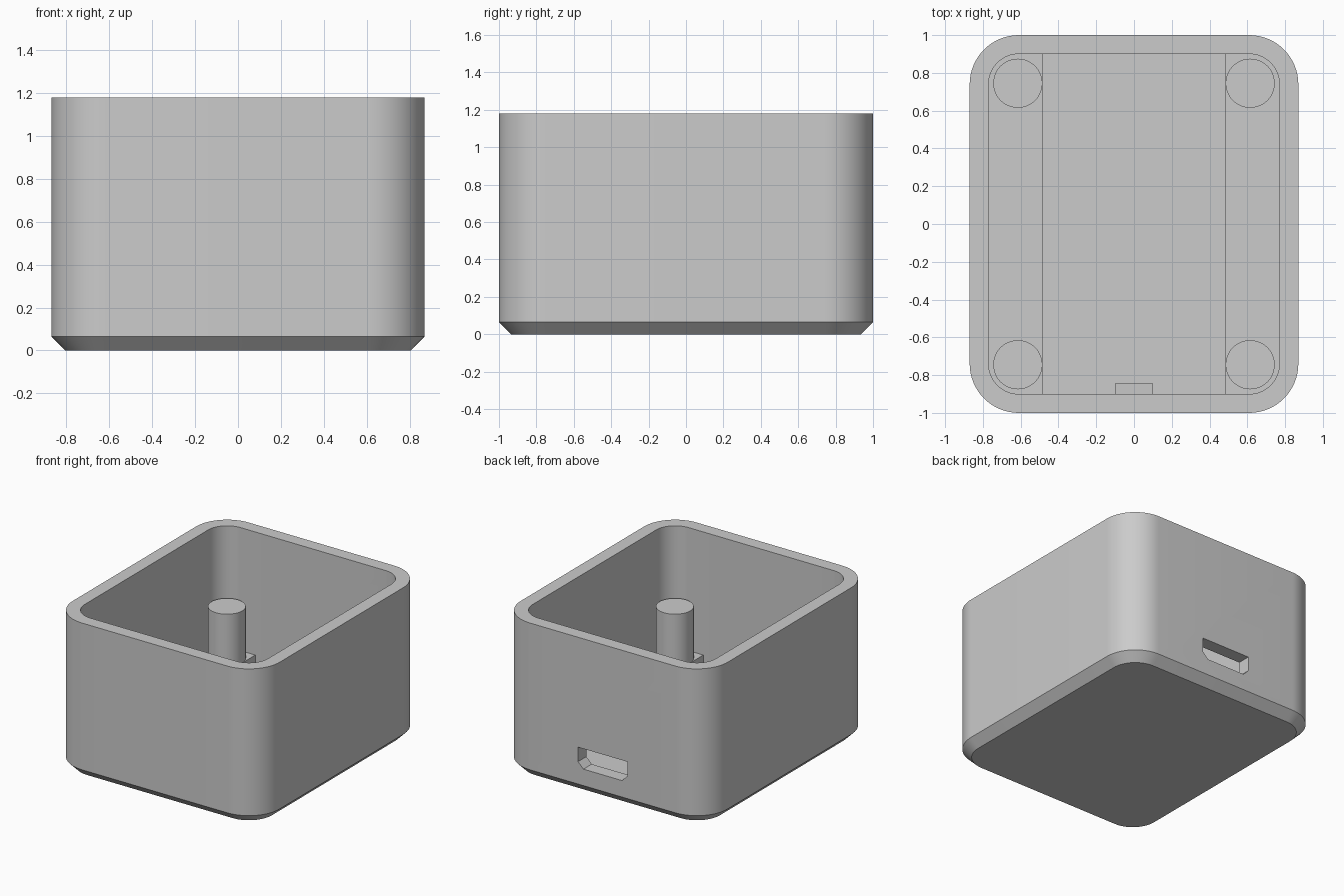
import bpy
import bmesh
import math

cube = bpy.data.objects.get("Cube")
if cube:
    bpy.data.objects.remove(cube, do_unlink=True)

HALF_X, HALF_Y, HEIGHT = 0.87, 1.0, 1.18
RADIUS, WALL, CHAMFER = 0.26, 0.1, 0.065
FLOOR, LEDGE_TOP, POST_TOP = 0.1, 0.245, 0.64
POST_X, POST_Y, POST_R = 0.615, 0.745, 0.13
LEDGE_X = POST_X - POST_R

grey = bpy.data.materials.new("light grey plastic")
grey.use_nodes = True
colour = (0.6, 0.6, 0.6, 1)
grey.diffuse_color = colour
grey.node_tree.nodes["Principled BSDF"].inputs["Base Color"].default_value = colour


def rounded_rect(inset, steps=16):
    """Counter-clockwise outline of the case, moved inwards by inset."""
    r = RADIUS - inset
    points = []
    for i, (sx, sy) in enumerate([(1, 1), (-1, 1), (-1, -1), (1, -1)]):
        for k in range(steps + 1):
            a = (i + k / steps) * math.pi / 2
            points.append((sx * (HALF_X - RADIUS) + r * math.cos(a),
                           sy * (HALF_Y - RADIUS) + r * math.sin(a)))
    return points


def loft(name, rings, smooth=True):
    """Skin a stack of matching rings and cap both ends."""
    bm = bmesh.new()
    loops = [[bm.verts.new(p) for p in ring] for ring in rings]
    n = len(loops[0])
    for low, high in zip(loops, loops[1:]):
        for i in range(n):
            j = (i + 1) % n
            bm.faces.new((low[i], low[j], high[j], high[i]))
    bm.faces.new(loops[0][::-1])
    bm.faces.new(loops[-1])
    bmesh.ops.recalc_face_normals(bm, faces=bm.faces)
    mesh = bpy.data.meshes.new(name)
    bm.to_mesh(mesh)
    bm.free()
    mesh.materials.append(grey)
    obj = bpy.data.objects.new(name, mesh)
    bpy.context.collection.objects.link(obj)
    if smooth:
        shade(obj)
    return obj


def shade(obj):
    bpy.ops.object.select_all(action="DESELECT")
    obj.select_set(True)
    bpy.context.view_layer.objects.active = obj
    bpy.ops.object.shade_smooth_by_angle(angle=math.radians(30))


def at_height(points, z):
    return [(x, y, z) for x, y in points]


# Open case with chamfered base
levels = [(CHAMFER, 0), (0, CHAMFER), (0, HEIGHT), (WALL, HEIGHT), (WALL, FLOOR)]
case = loft("case", [at_height(rounded_rect(i), z) for i, z in levels], smooth=False)

# Port opening through the back wall, with bevelled lower corners
w, low, high, cut = 0.207, 0.19, 0.345, 0.045
port = [(-w, high), (-w, low + cut), (-w + cut, low),
        (w - cut, low), (w, low + cut), (w, high)]
cutter = loft("port_cutter", [[(x, y, z) for x, z in port]
                              for y in (HALF_Y - WALL - 0.05, HALF_Y + 0.1)], smooth=False)
cutter.hide_render = True
cutter.hide_viewport = True
mod = case.modifiers.new("port", "BOOLEAN")
mod.operation = "DIFFERENCE"
mod.solver = "EXACT"
mod.object = cutter
bpy.context.view_layer.objects.active = case
bpy.context.view_layer.update()
case.select_set(True)
bpy.ops.object.modifier_apply(modifier=mod.name)
bpy.data.objects.remove(cutter, do_unlink=True)
shade(case)

# Side ledges, sunk slightly into the walls
for side, label in ((1, "left"), (-1, "right")):
    outline = [(side * max(x, LEDGE_X), y) for x, y in rounded_rect(WALL - 0.01)
               if x > 0]
    edge = HALF_Y - WALL
    outline = [(x, max(-edge, min(edge, y))) for x, y in outline]
    # start and end on the straight inner edge
    split = len(outline) // 2
    outline = (outline[:split] + [(side * LEDGE_X, edge), (side * LEDGE_X, -edge)]
               + outline[split:])
    loft(label + "_ledge", [at_height(outline, z) for z in (FLOOR - 0.02, LEDGE_TOP)])

    # Corner posts
    for end, where in ((-1, "front"), (1, "back")):
        circle = [(side * POST_X + POST_R * math.cos(t * math.tau / 48),
                   end * POST_Y + POST_R * math.sin(t * math.tau / 48))
                  for t in range(48)]
        loft(f"{where}_{label}_post",
             [at_height(circle, z) for z in (FLOOR - 0.02, POST_TOP)])

# Wedge clip on the inside of the front wall
y0 = -HALF_Y + WALL
clip = [(y0 - 0.01, 0.31), (y0 + 0.055, 0.31), (y0, 0.41), (y0 - 0.01, 0.41)]
loft("front_clip", [[(x, y, z) for y, z in clip] for x in (-0.1, 0.1)], smooth=False)
